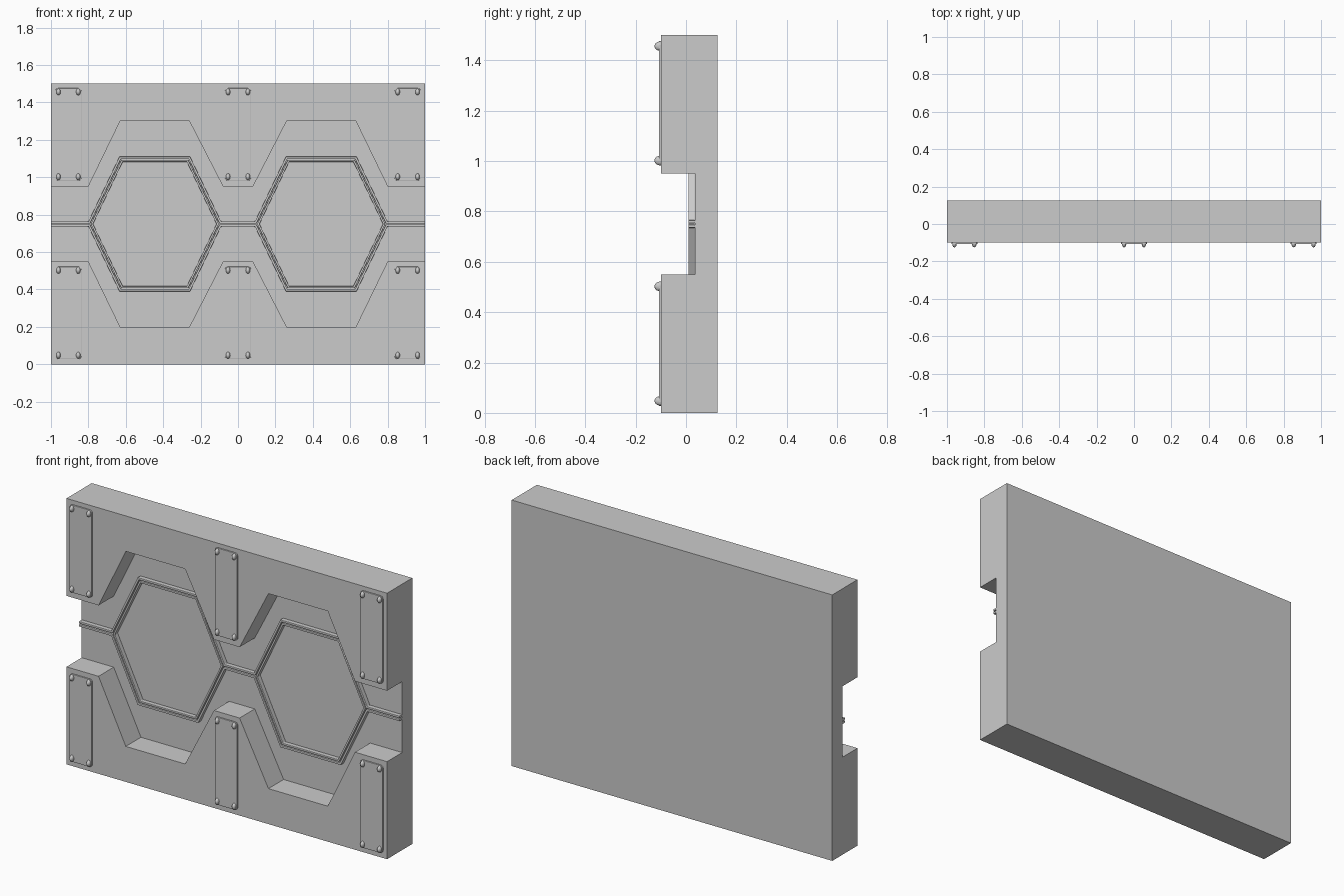
import bpy, bmesh, math
from mathutils import Vector

if "Cube" in bpy.data.objects:
    bpy.data.objects.remove(bpy.data.objects["Cube"])

MID = 0.75  # height of the horizontal symmetry line


def prism(name, polys, y0, y1, bevel=0.0):
    """Extrude one or more xz outlines from y0 to y1."""
    bm = bmesh.new()
    cache = {}

    def vert(p):
        key = (round(p[0], 5), round(p[1], 5))
        if key not in cache:
            cache[key] = bm.verts.new((p[0], y0, p[1]))
        return cache[key]

    faces = [bm.faces.new([vert(p) for p in poly]) for poly in polys]
    ext = bmesh.ops.extrude_face_region(bm, geom=faces, use_keep_orig=True)
    moved = [g for g in ext["geom"] if isinstance(g, bmesh.types.BMVert)]
    bmesh.ops.translate(bm, verts=moved, vec=(0, y1 - y0, 0))
    bmesh.ops.recalc_face_normals(bm, faces=bm.faces)
    me = bpy.data.meshes.new(name)
    bm.to_mesh(me)
    bm.free()
    ob = bpy.data.objects.new(name, me)
    bpy.context.collection.objects.link(ob)
    if bevel:
        mod = ob.modifiers.new("edge_round", "BEVEL")
        mod.width, mod.segments = bevel, 2
    return ob


def offset(path, d, closed):
    """Mitred parallel of a polyline, d to the left of travel."""
    pts = [Vector(p) for p in path]
    n, out = len(pts), []
    for i, p in enumerate(pts):
        dirs = []
        if closed or i > 0:
            dirs.append((p - pts[i - 1]).normalized())
        if closed or i < n - 1:
            dirs.append((pts[(i + 1) % n] - p).normalized())
        norms = [Vector((-t.y, t.x)) for t in dirs]
        m = sum(norms, Vector((0, 0))).normalized()
        out.append(p + m * d / m.dot(norms[0]))
    return out


def ridge(name, path, width, closed=False):
    a, b = offset(path, width / 2, closed), offset(path, -width / 2, closed)
    n = len(path)
    quads = [[a[i], a[(i + 1) % n], b[(i + 1) % n], b[i]]
             for i in range(n if closed else n - 1)]
    return prism(name, quads, 0.01, 0.036, 0.0025)


def flip(path):
    return [(x, 2 * MID - z) for x, z in path]


# back panel
prism("back_panel", [[(-1, 0), (1, 0), (1, 1.5), (-1, 1.5)]], 0.035, 0.125)

# raised upper and lower armour blocks around the hexagonal recess
half = [(0.08, 0.95), (0.26, 1.30), (0.63, 1.30), (0.80, 0.95), (1, 0.95)]
outline = [(-x, z) for x, z in reversed(half)] + half + [(1, 1.5), (-1, 1.5)]
prism("upper_block", [outline], -0.1, 0.035)
prism("lower_block", [flip(outline)], -0.1, 0.035)

# outer trim ridges running over and under both hexagons
side = [(0.095, 0.7585), (0.26, 1.104), (0.63, 1.104), (0.795, 0.7585), (1, 0.7585)]
wave = [(-x, z) for x, z in reversed(side)] + side
ridge("upper_trim", wave, 0.012)
ridge("lower_trim", flip(wave), 0.012)

# inner closed hexagon ridges
for s in (-1, 1):
    c = s * 0.445
    hexagon = [(c + 0.354, MID), (c + 0.185, 1.104), (c - 0.185, 1.104),
               (c - 0.354, MID), (c - 0.185, 0.396), (c + 0.185, 0.396)]
    ridge("hexagon_trim", offset(hexagon, 0.016, True), 0.011, True)

# rounded cover plates, each with four domed bolts
W, H, R = 0.07, 0.247, 0.016
for cx in (-0.907, 0, 0.907):
    for cz in (0.275, 1.229):
        rim = []
        for k, (sx, sz) in enumerate([(1, 1), (-1, 1), (-1, -1), (1, -1)]):
            for j in range(4):
                t = math.radians(90 * k + 30 * j)
                rim.append((cx + sx * (W - R) + R * math.cos(t),
                            cz + sz * (H - R) + R * math.sin(t)))
        prism("cover_plate", [rim], -0.108, -0.099, 0.002)
        for sx in (-1, 1):
            for sz in (-1, 1):
                bpy.ops.mesh.primitive_uv_sphere_add(
                    segments=16, ring_count=10, radius=1,
                    location=(cx + sx * 0.053, -0.106, cz + sz * 0.227))
                bolt = bpy.context.object
                bolt.name = "bolt"
                bolt.scale = (0.012, 0.019, 0.018)
                bpy.ops.object.shade_smooth_by_angle()
